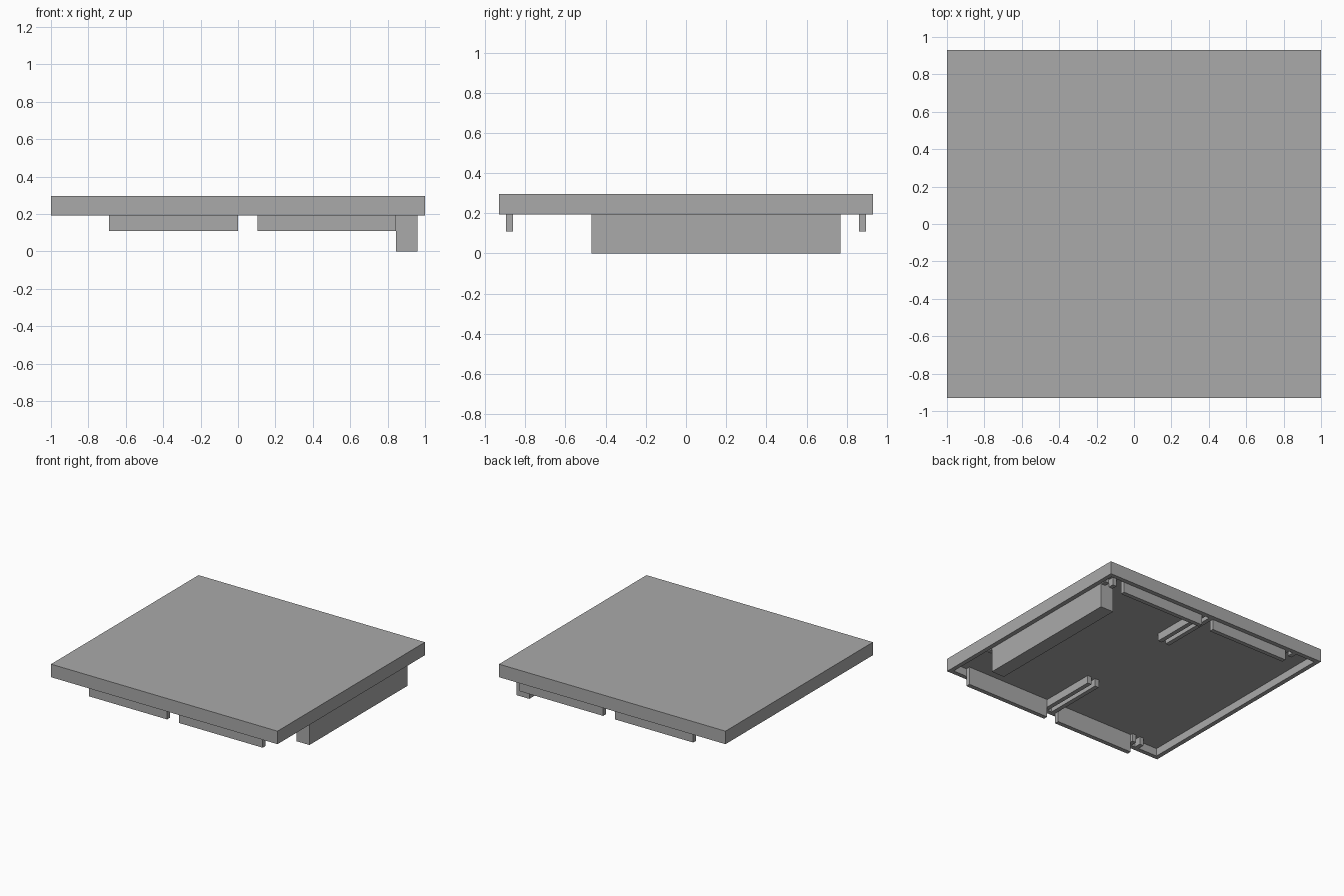
import bpy

cube = bpy.data.objects.get("Cube")
if cube:
    bpy.data.objects.remove(cube, do_unlink=True)

grey = bpy.data.materials.new("plain_grey")
grey.use_nodes = True
COLOUR = (0.4, 0.4, 0.4, 1)
grey.diffuse_color = COLOUR
grey.node_tree.nodes["Principled BSDF"].inputs["Base Color"].default_value = COLOUR

W, D = 1.0, 0.93             # half width and half depth of the panel
TOP, FLOOR, RIM = 0.297, 0.255, 0.193
T = 0.035                    # wall thickness


def box(name, x, y, z):
    """Axis-aligned box from three (low, high) ranges."""
    bpy.ops.mesh.primitive_cube_add(size=1, location=[sum(r) / 2 for r in (x, y, z)])
    ob = bpy.context.object
    ob.name = name
    ob.scale = [r[1] - r[0] for r in (x, y, z)]
    bpy.ops.object.transform_apply(location=False, rotation=False)
    ob.data.materials.append(grey)
    return ob


def channel(name, x, y):
    """Two parallel guide walls hanging from the panel's underside."""
    box(name + "_left_wall", (x + 0.105 - T, x + 0.105), y, (RIM, FLOOR))
    box(name + "_right_wall", (x, x + T), y, (RIM, FLOOR))


# Panel: a shallow tray, open underneath
panel = box("panel", (-W, W), (-D, D), (RIM, TOP))
cutter = box("panel_recess_cutter", (-W + T, W - T), (-D + T, D - T), (0, FLOOR))
cutter.hide_render = True
cut = panel.modifiers.new("recess", "BOOLEAN")
cut.operation = "DIFFERENCE"
cut.solver = "EXACT"
cut.object = cutter
bpy.context.view_layer.objects.active = panel
bpy.ops.object.modifier_apply(modifier=cut.name)
bpy.data.objects.remove(cutter, do_unlink=True)

# Rails and guide channels along the front and back edges
for side, s in (("front", -1), ("back", 1)):
    def span(a, b):
        return tuple(sorted((s * a, s * b)))
    box(side + "_left_rail", (0.105, 0.845), span(0.86, D - T), (0.11, FLOOR))
    box(side + "_right_rail", (-0.69, 0), span(0.86, D - T), (0.11, FLOOR))
    channel(side + "_middle_channel", 0, span(0.4, D - T))
    channel(side + "_end_channel", -0.795, span(0.84, D - T))

# Deep beam with its longer guide channel
channel("beam_channel", 0.85, (-0.525, 0.815))
box("beam", (0.845, 0.96), (-0.47, 0.77), (0, FLOOR))
